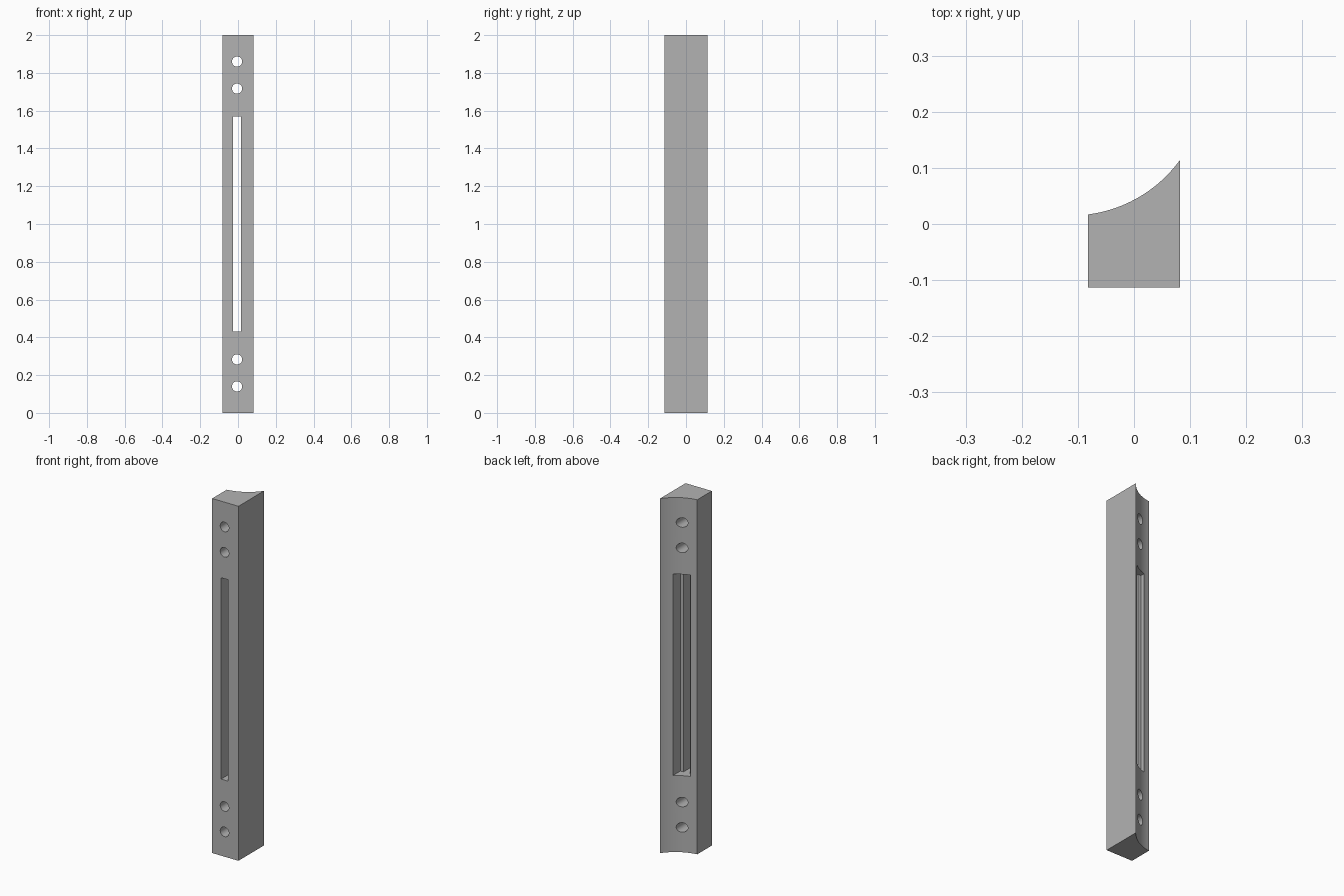
import bpy
import bmesh
import math

cube = bpy.data.objects.get("Cube")
if cube:
    bpy.data.objects.remove(cube, do_unlink=True)

HALF_W, FRONT, HEIGHT = 0.082, -0.113, 2.0
AXIS_X = -0.005                      # shared centre line of holes and slot
ARC_X, ARC_Y, ARC_R = -0.1125, 0.2556, 0.2405

grey = bpy.data.materials.new("plain grey")
grey.use_nodes = True
colour = (0.45, 0.45, 0.45, 1.0)
grey.diffuse_color = colour
grey.node_tree.nodes["Principled BSDF"].inputs["Base Color"].default_value = colour


def prism(name, outline, direction):
    """Extrude a closed outline of 3D points along a direction."""
    bm = bmesh.new()
    face = bm.faces.new([bm.verts.new(p) for p in outline])
    new = bmesh.ops.extrude_face_region(bm, geom=[face])["geom"]
    verts = [g for g in new if isinstance(g, bmesh.types.BMVert)]
    bmesh.ops.translate(bm, verts=verts, vec=direction)
    bmesh.ops.recalc_face_normals(bm, faces=bm.faces)
    mesh = bpy.data.meshes.new(name)
    bm.to_mesh(mesh)
    bm.free()
    mesh.materials.append(grey)
    obj = bpy.data.objects.new(name, mesh)
    bpy.context.collection.objects.link(obj)
    return obj


def cut(body, cutter):
    mod = body.modifiers.new(cutter.name, 'BOOLEAN')
    mod.operation = 'DIFFERENCE'
    mod.solver = 'EXACT'
    mod.object = cutter
    bpy.context.view_layer.objects.active = body
    bpy.ops.object.modifier_apply(modifier=mod.name)
    bpy.data.objects.remove(cutter, do_unlink=True)


def slot(name, half_width, y0, y1):
    x0, x1 = AXIS_X - half_width, AXIS_X + half_width
    z0, z1 = 0.432, 1.568
    return prism(name, [(x0, y0, z0), (x1, y0, z0), (x1, y0, z1), (x0, y0, z1)],
                 (0, y1 - y0, 0))


# Bar with a hollow circular back
steps = 24
outline = [(-HALF_W, FRONT, 0), (HALF_W, FRONT, 0)]
for i in range(steps + 1):
    x = HALF_W - 2 * HALF_W * i / steps
    outline.append((x, ARC_Y - math.sqrt(ARC_R ** 2 - (x - ARC_X) ** 2), 0))
bar = prism("slotted_bar", outline, (0, 0, HEIGHT))

# Narrow through slot with a wider pocket at the back
cut(bar, slot("through_slot", 0.021, -0.2, 0.2))
cut(bar, slot("back_pocket", 0.040, 0.0, 0.2))

# Two round through holes at each end
for offset in (0.14, 0.283):
    for z in (offset, HEIGHT - offset):
        ring = [(AXIS_X + 0.027 * math.cos(a), -0.2, z + 0.027 * math.sin(a))
                for a in (math.tau * k / 32 for k in range(32))]
        cut(bar, prism("hole_cutter", ring, (0, 0.4, 0)))

bpy.ops.object.select_all(action='DESELECT')
bar.select_set(True)
bpy.context.view_layer.objects.active = bar
bpy.ops.object.shade_smooth_by_angle(angle=math.radians(30))
